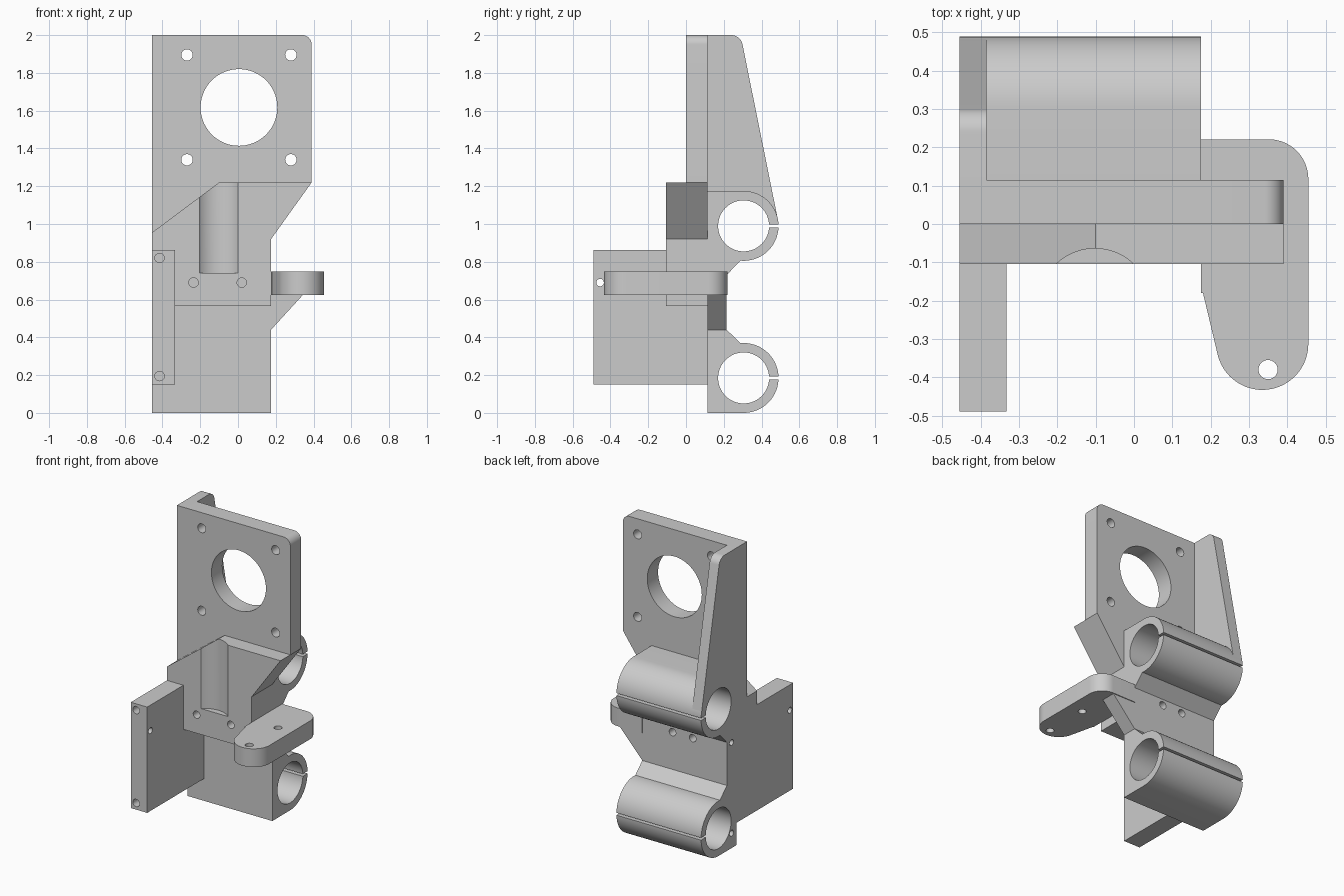
import bpy
import bmesh
from math import cos, sin, radians
from mathutils import Vector

cube = bpy.data.objects.get("Cube")
if cube:
    bpy.data.objects.remove(cube, do_unlink=True)

grey = bpy.data.materials.new("light_grey_plastic")
grey.use_nodes = True
grey.diffuse_color = (0.6, 0.6, 0.6, 1)
grey.node_tree.nodes["Principled BSDF"].inputs["Base Color"].default_value = (0.6, 0.6, 0.6, 1)


def arc(cu, cv, r, start, end, steps=16):
    """Points on an arc, angles in degrees."""
    angles = [radians(start + (end - start) * i / steps) for i in range(steps + 1)]
    return [(cu + r * cos(a), cv + r * sin(a)) for a in angles]


def prism(name, axis, outline, low, high):
    """Extrude an outline along an axis; the outline uses the other two axes in order."""
    def place(u, v, w):
        return Vector({"x": (w, u, v), "y": (u, w, v), "z": (u, v, w)}[axis])
    bm = bmesh.new()
    face = bm.faces.new([bm.verts.new(place(u, v, low)) for u, v in outline])
    new = bmesh.ops.extrude_face_region(bm, geom=[face])["geom"]
    bmesh.ops.translate(bm, vec=place(0, 0, high - low),
                        verts=[g for g in new if isinstance(g, bmesh.types.BMVert)])
    bmesh.ops.recalc_face_normals(bm, faces=bm.faces)
    mesh = bpy.data.meshes.new(name)
    bm.to_mesh(mesh)
    bm.free()
    mesh.materials.append(grey)
    obj = bpy.data.objects.new(name, mesh)
    bpy.context.collection.objects.link(obj)
    return obj


def rect(u0, v0, u1, v1):
    return [(u0, v0), (u1, v0), (u1, v1), (u0, v1)]


def drill(axis, u, v, r, low, high, steps=32):
    return prism("hole_cutter", axis, arc(u, v, r, 0, 360, steps)[:-1], low, high)


def carve(obj, cutters):
    """Subtract the cutters from a part and bake the result."""
    for c in cutters:
        c.hide_render = True
        mod = obj.modifiers.new("cut", "BOOLEAN")
        mod.operation = "DIFFERENCE"
        mod.solver = "EXACT"
        mod.object = c
    bpy.context.view_layer.update()
    graph = bpy.context.evaluated_depsgraph_get()
    baked = bpy.data.meshes.new_from_object(obj.evaluated_get(graph))
    obj.modifiers.clear()
    obj.data = baked
    for c in cutters:
        bpy.data.objects.remove(c, do_unlink=True)


LEFT, RIGHT, EDGE = -0.455, 0.175, 0.39
ROD_Y, ROD_Z = 0.305, (0.185, 0.99)


def rod_cutters():
    """Bores for the two rods and the narrow slots that open them."""
    out = []
    for z in ROD_Z:
        out.append(drill("x", ROD_Y, z, 0.135, -0.6, 0.6, 64))
        out.append(prism("slot_cutter", "x", rect(0.42, z - 0.008, 0.6, z + 0.008), -0.6, 0.6))
    return out


# Mounting plate with motor opening and four screw holes
plate = prism("motor_plate", "y",
              [(LEFT, 0.565), (RIGHT, 0.565), (RIGHT, 0.92), (EDGE, 1.22)]
              + arc(EDGE - 0.05, 1.95, 0.05, 0, 90, 10) + [(LEFT, 2)], 0, 0.115)
carve(plate, [drill("y", 0.005, 1.617, 0.203, -0.2, 0.3, 72)]
      + [drill("y", x, z, 0.03, -0.2, 0.3) for x in (-0.27, 0.28) for z in (1.34, 1.895)]
      + [drill("y", x, 0.69, 0.025, -0.2, 0.06) for x in (-0.235, 0.02)])

# Front block with sloped shoulder and shallow round groove
block = prism("front_block", "y",
              [(LEFT, 0.565), (RIGHT, 0.565), (RIGHT, 0.92), (EDGE, 1.22), (-0.1, 1.22),
               (LEFT, 0.955)], -0.105, 0)
carve(block, [drill("z", -0.102, -0.21, 0.146, 0.74, 1.4, 72)]
      + [drill("y", x, 0.69, 0.025, -0.2, 0.06) for x in (-0.235, 0.02)])

# Back slab with both rod clamps in one profile
clamps = prism("rod_clamps", "x",
               [(0.115, 0)] + arc(ROD_Y, ROD_Z[0], 0.185, -90, 95, 32)
               + [(0.215, 0.44), (0.215, 0.73)]
               + arc(ROD_Y, ROD_Z[1], 0.185, -95, 90, 32) + [(0.115, 1.175)], LEFT, RIGHT)
carve(clamps, rod_cutters()
      + [drill("y", x, 0.69, 0.025, 0.13, 0.3) for x in (-0.2, -0.05)]
      + [drill("x", 0.165, z, 0.02, -0.6, -0.35) for z in (0.1, 0.71)])

# Tapered side gusset
gusset = prism("side_gusset", "x",
               [(0, 0.95), (0.115, 0.95), (0.3, 1.02), (0.487, 1.02)]
               + arc(0.24, 1.94, 0.06, 11, 90, 10) + [(0, 2)], LEFT, -0.385)
carve(gusset, rod_cutters()[2:])
for spare in [o for o in bpy.data.objects if o.name.startswith(("hole_cutter", "slot_cutter"))]:
    bpy.data.objects.remove(spare, do_unlink=True)

# Side flange reaching forward
flange = prism("front_flange", "z", rect(LEFT, -0.49, -0.333, 0.115), 0.15, 0.862)
carve(flange, [drill("y", -0.415, z, 0.025, -0.6, -0.25) for z in (0.195, 0.82)]
      + [drill("x", -0.455, 0.69, 0.02, -0.6, -0.2)])

# Rounded tab and its support wedge
tab = prism("belt_tab", "z",
            [(RIGHT, 0.22)] + arc(0.352, 0.118, 0.103, 90, 0)
            + arc(0.335, -0.313, 0.12, 0, -165, 28) + [(0.18, -0.18), (RIGHT, -0.18)],
            0.625, 0.748)
carve(tab, [drill("z", 0.35, y, 0.025, 0.5, 0.9) for y in (-0.38, -0.075)])
prism("tab_wedge", "y", [(RIGHT, 0.44), (0.345, 0.626), (RIGHT, 0.626)], 0.115, 0.215)

# Smooth the curved walls, keep the edges sharp
bpy.ops.object.select_all(action="DESELECT")
for obj in bpy.context.collection.objects:
    if obj.type == "MESH" and grey.name in obj.data.materials:
        obj.select_set(True)
        bpy.context.view_layer.objects.active = obj
bpy.ops.object.shade_smooth_by_angle()
